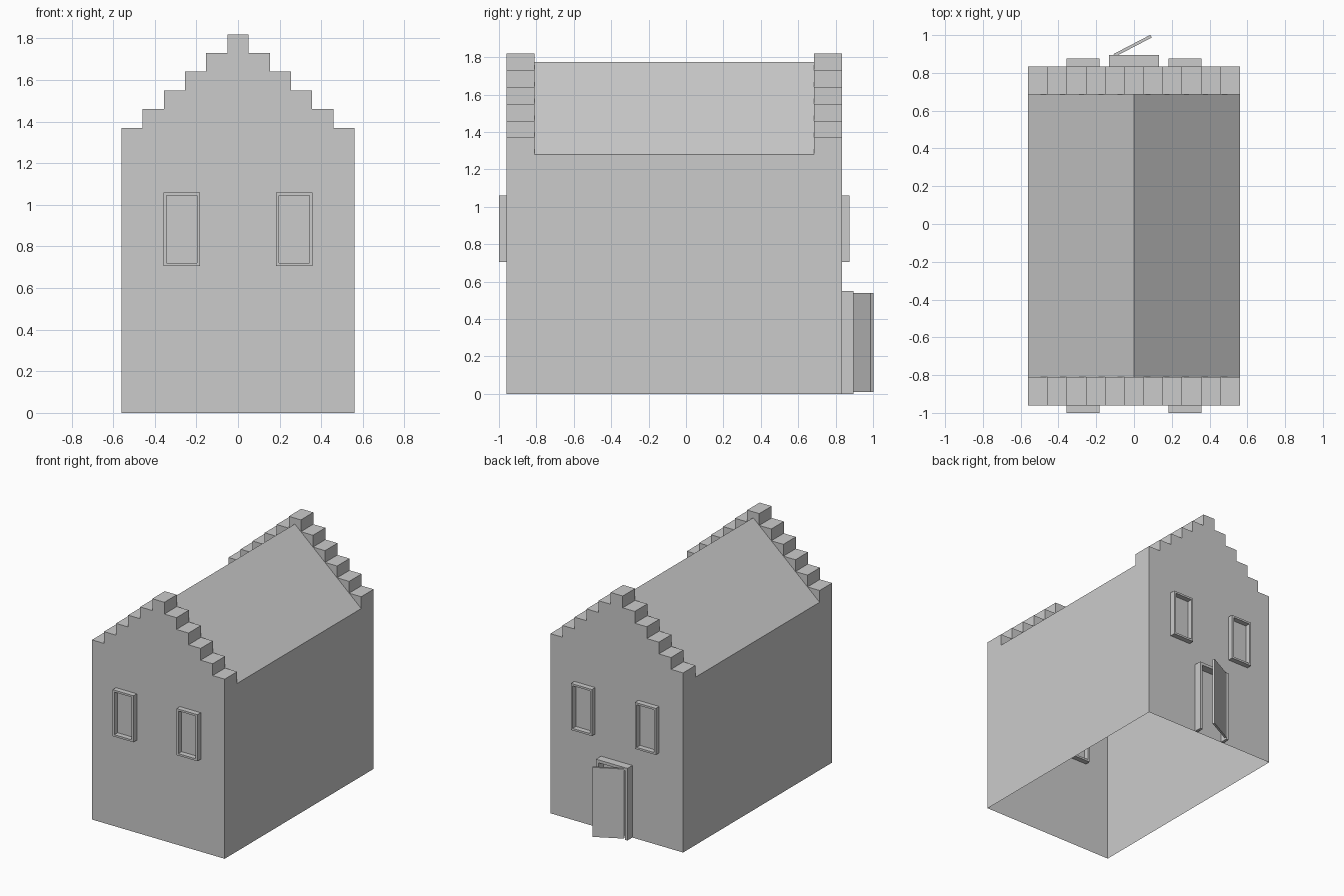
import bpy, bmesh, math
from mathutils import Matrix, Vector

cube = bpy.data.objects.get("Cube")
if cube:
    bpy.data.objects.remove(cube, do_unlink=True)

grey = bpy.data.materials.new("plain_grey")
grey.use_nodes = True
colour = (0.6, 0.6, 0.6, 1)
grey.diffuse_color = colour
grey.node_tree.nodes["Principled BSDF"].inputs["Base Color"].default_value = colour

HALF, EAVE, RIDGE, RISE = 0.56, 1.28, 1.775, 0.09
STEP = 2 * HALF / 11
FRONT, FRONT_IN, BACK_IN, BACK = -0.96, -0.81, 0.685, 0.835


def finish(name, bm):
    bmesh.ops.remove_doubles(bm, verts=bm.verts, dist=0.0005)
    mesh = bpy.data.meshes.new(name)
    bm.to_mesh(mesh)
    bm.free()
    mesh.materials.append(grey)
    obj = bpy.data.objects.new(name, mesh)
    bpy.context.collection.objects.link(obj)
    return obj


def face(bm, points, outward):
    # Add a face whose normal points along the given direction
    f = bm.faces.new([bm.verts.new(p) for p in points])
    f.normal_update()
    if f.normal.dot(Vector(outward)) < 0:
        f.normal_flip()


def add_box(bm, lo, hi):
    size = Vector(hi) - Vector(lo)
    mid = (Vector(hi) + Vector(lo)) / 2
    bmesh.ops.create_cube(bm, size=1, matrix=Matrix.Translation(mid) @ Matrix.Diagonal((*size, 1)))


# Stepped outline from right-hand eave corner up to the middle, then mirrored
half_steps = []
for i in range(6):
    top = EAVE + RISE * (i + 1)
    outer = HALF - STEP * i
    inner = max(outer - STEP, -STEP / 2)
    half_steps += [(outer, top)]
    if i < 5:
        half_steps += [(inner, top)]
outline = half_steps + [(-x, z) for x, z in reversed(half_steps)]


def gable(name, y_out, y_in):
    bm = bmesh.new()
    n = (0, y_out - y_in, 0)
    # Outer wall
    profile = [(HALF, 0)] + outline + [(-HALF, 0)]
    face(bm, [(x, y_out, z) for x, z in profile], n)
    # Treads and risers
    for (x1, z1), (x2, z2) in zip(outline, outline[1:]):
        if abs(z1 - z2) < 0.001:
            up = (0, 0, 1)
        else:
            up = (x1, 0, 0)
        face(bm, [(x1, y_out, z1), (x2, y_out, z2), (x2, y_in, z2), (x1, y_in, z1)], up)
    # Inner triangles above the roof slope
    for s in (1, -1):
        for i in range(5):
            outer, low = HALF - STEP * i, EAVE + RISE * i
            tri = [(outer, low), (outer, low + RISE), (outer - STEP, low + RISE)]
            face(bm, [(s * x, y_in, z) for x, z in tri], (0, -n[1], 0))
    peak = EAVE + RISE * 6
    cap = [(STEP / 2, peak - RISE), (STEP / 2, peak), (-STEP / 2, peak),
           (-STEP / 2, peak - RISE), (0, RIDGE)]
    face(bm, [(x, y_in, z) for x, z in cap], (0, -n[1], 0))
    finish(name, bm)


gable("front_gable", FRONT, FRONT_IN)
gable("back_gable", BACK, BACK_IN)

# Side walls and roof slopes, open underneath
for side, s in (("left", 1), ("right", -1)):
    bm = bmesh.new()
    shoulder = EAVE + RISE
    wall = [(FRONT, 0), (BACK, 0), (BACK, shoulder), (BACK_IN, shoulder), (BACK_IN, EAVE),
            (FRONT_IN, EAVE), (FRONT_IN, shoulder), (FRONT, shoulder)]
    face(bm, [(s * HALF, y, z) for y, z in wall], (s, 0, 0))
    finish(side + "_wall", bm)
    bm = bmesh.new()
    face(bm, [(s * HALF, FRONT_IN, EAVE), (s * HALF, BACK_IN, EAVE),
              (0, BACK_IN, RIDGE), (0, FRONT_IN, RIDGE)], (s, 0, 1))
    finish(side + "_roof_slope", bm)


def frame(name, cx, half_w, z0, z1, y0, y1, bar, sill=True):
    bm = bmesh.new()
    for s in (1, -1):
        a, b = sorted((s * half_w, s * (half_w - bar)))
        add_box(bm, (cx + a, y0, z0), (cx + b, y1, z1))
    inner = half_w - bar
    add_box(bm, (cx - inner, y0, z1 - bar), (cx + inner, y1, z1))
    if sill:
        add_box(bm, (cx - inner, y0, z0), (cx + inner, y1, z0 + bar))
    finish(name, bm)


# Window frames straddle the gable walls
for end, y in (("front", FRONT), ("back", BACK)):
    for side, s in (("left", 1), ("right", -1)):
        frame(f"{end}_{side}_window_frame", s * 0.27, 0.088, 0.705, 1.06, y - 0.04, y + 0.04, 0.015)

# Doorway and the half-open door
frame("door_frame", 0, 0.132, 0, 0.55, BACK, 0.895, 0.022, sill=False)
bm = bmesh.new()
add_box(bm, (0, -0.016, 0.01), (0.22, 0, 0.54))
door = finish("door_leaf", bm)
door.location = (-0.108, 0.9, 0)
door.rotation_euler.z = math.radians(27.5)
